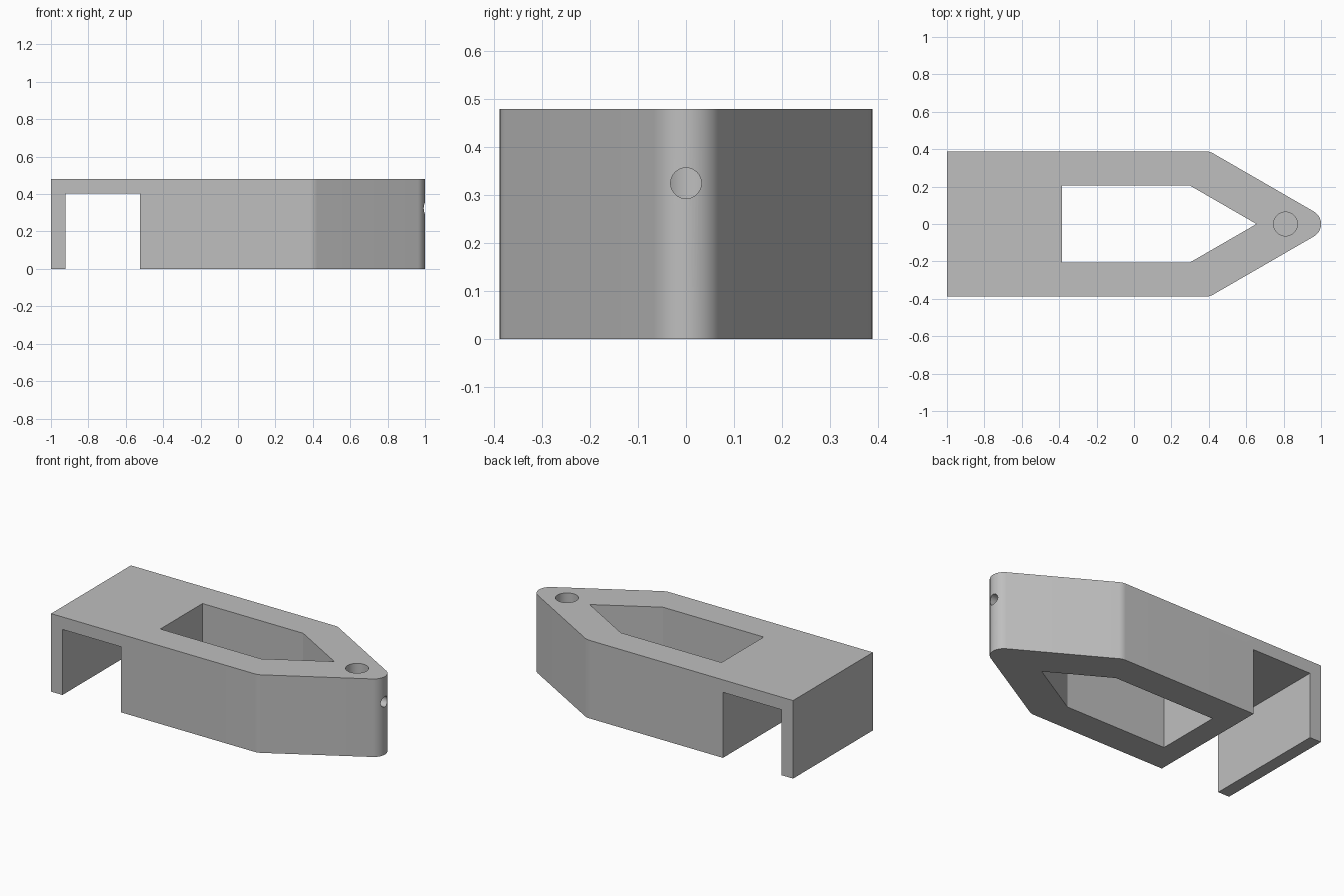
import bpy
import bmesh
from math import sin, cos, radians
from mathutils import Matrix, Vector

default = bpy.data.objects.get("Cube")
if default:
    bpy.data.objects.remove(default, do_unlink=True)

HEIGHT = 0.48
HALF = 0.388          # half of the body width
NOSE = radians(30)    # slope of the nose sides
SHOULDER = 0.405      # where the nose begins
APEX = SHOULDER + HALF * cos(NOSE) / sin(NOSE)
TIP_R = APEX - 1      # rounds the nose off at x = 1
HOLE_X = 0.81

grey = bpy.data.materials.new("plain grey")
grey.use_nodes = True
grey.diffuse_color = (0.52, 0.52, 0.52, 1)
grey.node_tree.nodes["Principled BSDF"].inputs["Base Color"].default_value = grey.diffuse_color


def finish(name, bm):
    bmesh.ops.recalc_face_normals(bm, faces=bm.faces)
    mesh = bpy.data.meshes.new(name)
    bm.to_mesh(mesh)
    bm.free()
    mesh.materials.append(grey)
    obj = bpy.data.objects.new(name, mesh)
    bpy.context.collection.objects.link(obj)
    return obj


def prism(name, outline, bottom, top):
    bm = bmesh.new()
    face = bm.faces.new([bm.verts.new((x, y, bottom)) for x, y in outline])
    walls = bmesh.ops.extrude_face_region(bm, geom=[face])
    moved = [v for v in walls["geom"] if isinstance(v, bmesh.types.BMVert)]
    bmesh.ops.translate(bm, verts=moved, vec=(0, 0, top - bottom))
    return finish(name, bm)


def rod(name, radius, start, end):
    start, end = Vector(start), Vector(end)
    axis = end - start
    turn = Vector((0, 0, 1)).rotation_difference(axis).to_matrix().to_4x4()
    bm = bmesh.new()
    bmesh.ops.create_cone(bm, cap_ends=True, segments=48, radius1=radius, radius2=radius,
                          depth=axis.length,
                          matrix=Matrix.Translation((start + end) / 2) @ turn)
    return finish(name, bm)


def arc(cx, cy, radius, first, last, steps):
    angles = [first + (last - first) * i / steps for i in range(steps + 1)]
    return [(cx + radius * cos(a), cy + radius * sin(a)) for a in angles]


# Body outline: square tail, softened shoulders, rounded nose
ease = TIP_R * sin(NOSE / 2) / cos(NOSE / 2)
side = radians(90)
shoulder = arc(SHOULDER - ease, HALF - TIP_R, TIP_R, side - NOSE, side, 6)
lower = [(x, -y) for x, y in reversed(shoulder)]
nose = arc(1 - TIP_R, 0, TIP_R, NOSE - side, side - NOSE, 24)
body = prism("body", [(-1, -HALF)] + lower + nose + shoulder + [(-1, HALF)], 0, HEIGHT)

# Openings: through pocket, tail slot, blind nose hole, cross hole
pocket = [(-0.385, -0.205), (0.3, -0.205), (0.655, 0), (0.3, 0.205), (-0.385, 0.205)]
slot = [(-0.923, -1), (-0.523, -1), (-0.523, 1), (-0.923, 1)]
cutters = [
    prism("pocket_cutter", pocket, -0.1, 0.6),
    prism("slot_cutter", slot, -0.1, 0.403),
    rod("nose_hole_cutter", 0.064, (HOLE_X, 0, 0.17), (HOLE_X, 0, 0.6)),
    rod("cross_hole_cutter", 0.032, (HOLE_X, 0, 0.325), (1.1, 0, 0.325)),
]
bpy.ops.object.select_all(action="DESELECT")
body.select_set(True)
bpy.context.view_layer.objects.active = body
for cutter in cutters:
    cutter.hide_render = True
    cut = body.modifiers.new(cutter.name, "BOOLEAN")
    cut.operation = "DIFFERENCE"
    cut.solver = "EXACT"
    cut.object = cutter
    bpy.ops.object.modifier_apply(modifier=cut.name)
    bpy.data.objects.remove(cutter, do_unlink=True)

bpy.ops.object.shade_smooth_by_angle(angle=radians(25))
